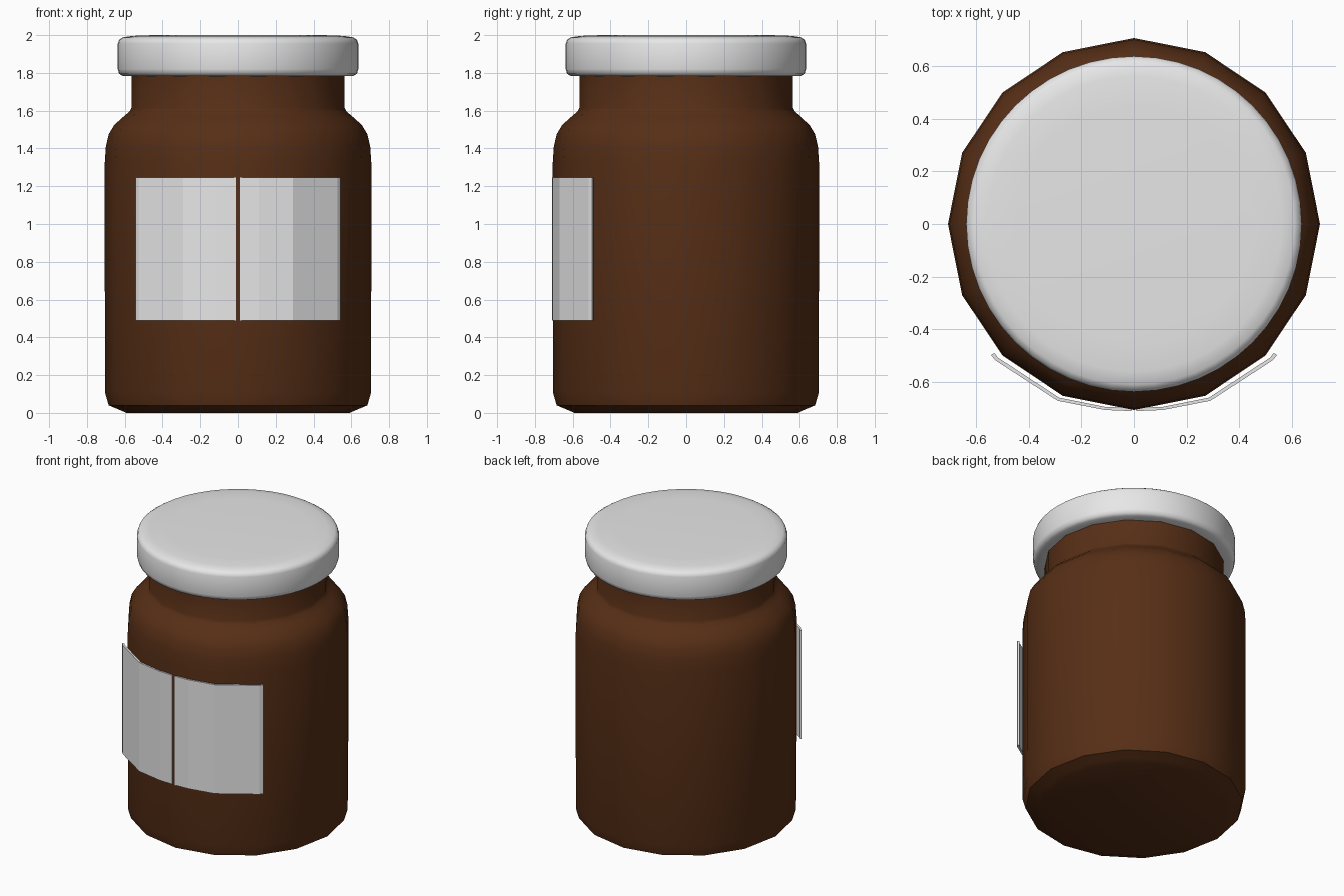
import bpy, bmesh, math

if "Cube" in bpy.data.objects:
    bpy.data.objects.remove(bpy.data.objects["Cube"])


def material(name, rgb):
    m = bpy.data.materials.new(name)
    m.diffuse_color = (*rgb, 1)
    m.use_nodes = True
    m.node_tree.nodes["Principled BSDF"].inputs["Base Color"].default_value = m.diffuse_color
    return m


brown = material("brown glass", (0.095, 0.028, 0.008))
white = material("off white", (0.8, 0.8, 0.8))


def finish(name, bm, mat, angle):
    bmesh.ops.recalc_face_normals(bm, faces=bm.faces)
    me = bpy.data.meshes.new(name)
    bm.to_mesh(me)
    bm.free()
    me.materials.append(mat)
    ob = bpy.data.objects.new(name, me)
    bpy.context.collection.objects.link(ob)
    bpy.ops.object.select_all(action='DESELECT')
    ob.select_set(True)
    bpy.context.view_layer.objects.active = ob
    if angle:
        bpy.ops.object.shade_smooth_by_angle(angle=math.radians(angle))
    return ob


def lathe(name, profile, sides, mat, angle):
    """Revolve (radius, z) points about z and cap both ends."""
    bm = bmesh.new()
    rings = []
    for r, z in profile:
        rings.append([bm.verts.new((r * math.cos(2 * math.pi * i / sides),
                                    r * math.sin(2 * math.pi * i / sides), z))
                      for i in range(sides)])
    for a, b in zip(rings, rings[1:]):
        for i in range(sides):
            j = (i + 1) % sides
            bm.faces.new((a[i], a[j], b[j], b[i]))
    bm.faces.new(rings[0][::-1])
    bm.faces.new(rings[-1])
    return finish(name, bm, mat, angle)


# Jar body with shoulder and neck
lathe("jar_body", [(0.59, 0.0), (0.625, 0.015), (0.685, 0.04), (0.705, 0.11),
                   (0.706, 1.32), (0.70, 1.41), (0.685, 1.475), (0.655, 1.525),
                   (0.605, 1.57), (0.575, 1.595), (0.565, 1.615), (0.565, 1.82)],
      16, brown, 40)

# Lid with rounded rims
lathe("lid", [(0.55, 1.782), (0.61, 1.784), (0.63, 1.795), (0.637, 1.82),
              (0.637, 1.955), (0.63, 1.975), (0.61, 1.988), (0.56, 1.996), (0.45, 2.0)],
      48, white, 60)

# Label: two bent plates, one each side of the front seam
OUTER = [(0.01, -0.710), (0.11, -0.706), (0.29, -0.671), (0.527, -0.517), (0.543, -0.497)]
INNER = [(0.01, -0.698), (0.11, -0.694), (0.285, -0.659), (0.517, -0.507), (0.530, -0.490)]
for side, name in ((-1, "label_left"), (1, "label_right")):
    bm = bmesh.new()
    rows = [[bm.verts.new((side * x, y, z)) for x, y in line]
            for line, z in ((OUTER, 0.488), (OUTER, 1.245), (INNER, 1.245), (INNER, 0.488))]
    for k in range(4):
        a, b = rows[k], rows[(k + 1) % 4]
        for i in range(len(OUTER) - 1):
            bm.faces.new((a[i], a[i + 1], b[i + 1], b[i]))
    for end in (0, -1):
        bm.faces.new([r[end] for r in rows])
    finish(name, bm, white, 0)
